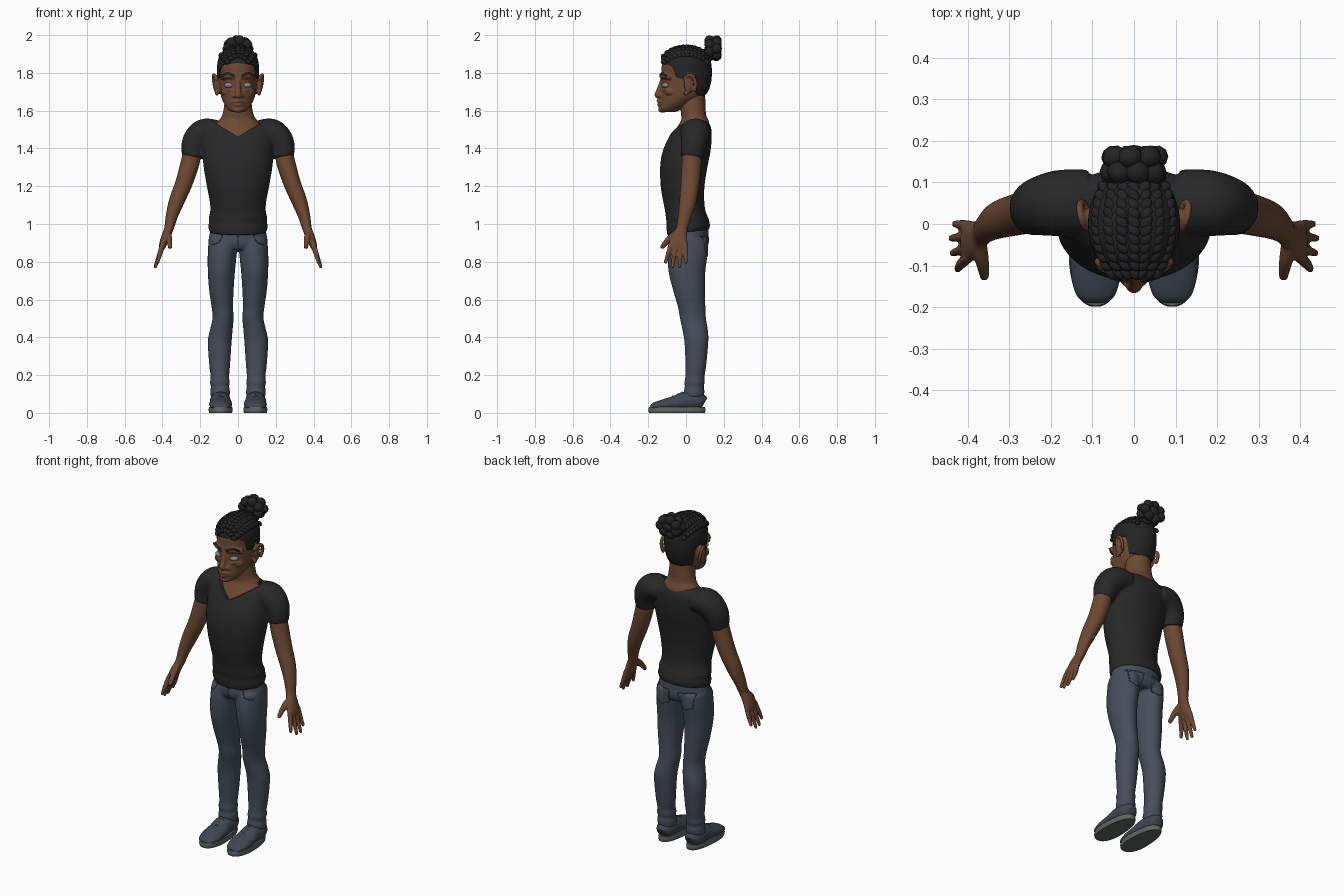
import bpy, bmesh, math
from mathutils import Vector, Matrix
from mathutils.bvhtree import BVHTree

if "Cube" in bpy.data.objects:
    bpy.data.objects.remove(bpy.data.objects["Cube"])


def material(name, r, g, b):
    m = bpy.data.materials.new(name)
    m.diffuse_color = (r, g, b, 1)
    m.use_nodes = True
    m.node_tree.nodes["Principled BSDF"].inputs["Base Color"].default_value = m.diffuse_color
    return m


SKIN = material("brown skin", .155, .066, .033)
HAIR = material("black hair", .017, .017, .018)
SHIRT = material("charcoal cotton", .021, .021, .021)
JEANS = material("slate denim", .063, .075, .105)
SHOE = material("blue grey canvas", .050, .062, .085)
SOLE = material("grey rubber", .12, .125, .125)
EYE = material("grey eye", .22, .24, .24)


def spline(pts, steps=6):
    """Catmull-Rom through tuples of any length."""
    out = []
    for i in range(len(pts) - 1):
        a, b, c, d = pts[max(i - 1, 0)], pts[i], pts[i + 1], pts[min(i + 2, len(pts) - 1)]
        for s in range(steps):
            t = s / steps
            out.append([.5 * (2 * q + (r - p) * t + (2 * p - 5 * q + 4 * r - w) * t * t
                              + (3 * q - p - 3 * r + w) * t ** 3) for p, q, r, w in zip(a, b, c, d)])
    return out + [list(pts[-1])]


def tube(bm, pts, flat=False, n=28, steps=5, power=2, ref=(0, 1, 0)):
    """Loft of ellipses: points are x, y, z, radius, radius along ref."""
    path = spline(pts, steps)
    rings = []
    for i, p in enumerate(path):
        t = Vector((0, 0, 1))
        if not flat:
            t = (Vector(path[min(i + 1, len(path) - 1)][:3]) - Vector(path[max(i - 1, 0)][:3])).normalized()
        u = Vector(ref)
        u = (u - t * u.dot(t)).normalized()
        w = u.cross(t)
        ring = []
        for k in range(n):
            a = 2 * math.pi * k / n
            c, s = math.cos(a), math.sin(a)
            c = math.copysign(abs(c) ** (2 / power), c)
            s = math.copysign(abs(s) ** (2 / power), s)
            ring.append(bm.verts.new(Vector(p[:3]) + w * c * p[3] + u * s * p[4]))
        rings.append(ring)
    for r, q in zip(rings, rings[1:]):
        for k in range(n):
            bm.faces.new((r[k], r[(k + 1) % n], q[(k + 1) % n], q[k]))
    bm.faces.new(rings[0][::-1])
    bm.faces.new(rings[-1])
    return [v for r in rings for v in r]


def body(bm, rows, **kw):
    """Upright loft from rows of z, y centre, half width, half depth."""
    return tube(bm, [(0, y, z, a, b) for z, y, a, b in rows], flat=True, n=40, **kw)


def ball(bm, c, r, rot=None, sub=3):
    m = Matrix.Translation(c) @ (rot or Matrix()) @ Matrix.Diagonal((*r, 1))
    bmesh.ops.create_icosphere(bm, subdivisions=sub, radius=1, matrix=m)


def finish(bm, name, mat, voxel=0, smooth=0, mirror=False):
    bmesh.ops.recalc_face_normals(bm, faces=bm.faces)
    me = bpy.data.meshes.new(name)
    bm.to_mesh(me)
    bm.free()
    ob = bpy.data.objects.new(name, me)
    bpy.context.collection.objects.link(ob)
    me.materials.append(mat)
    bpy.context.view_layer.objects.active = ob
    bpy.ops.object.select_all(action='DESELECT')
    ob.select_set(True)
    bpy.ops.object.shade_smooth_by_angle(angle=math.radians(50))
    if voxel:
        m = ob.modifiers.new("blend", 'REMESH')
        m.mode, m.voxel_size, m.use_smooth_shade = 'VOXEL', voxel, True
        m = ob.modifiers.new("soften", 'SMOOTH')
        m.factor, m.iterations = .5, smooth
    if mirror:
        ob.modifiers.new("mirror", 'MIRROR')
    return ob


def trace(bm, target, pts, side, ra, rb):
    """Thin strip laid on a surface; pts are x, z; side -1 front, 1 back."""
    dg = bpy.context.evaluated_depsgraph_get()
    tree = BVHTree.FromObject(target, dg)
    out = []
    for x, z in spline(pts, 4):
        hit = tree.ray_cast(Vector((x, side, z)), Vector((0, -side, 0)))[0]
        if hit:
            out.append((*hit, ra, rb))
    if len(out) > 1:
        tube(bm, out, n=8, steps=1)


# head with nose, lips, brow ridge and ears, blended together
HEAD = [(1.592, -.095, .03, .035), (1.605, -.085, .05, .058), (1.64, -.055, .075, .085),
        (1.68, -.02, .091, .118), (1.73, -.004, .099, .127), (1.79, 0, .104, .131),
        (1.85, 0, .103, .127), (1.89, 0, .09, .112), (1.92, 0, .065, .08), (1.936, 0, .03, .04)]
bm = bmesh.new()
body(bm, HEAD)
tube(bm, [(0, -.125, 1.765, .012, .012), (0, -.138, 1.72, .014, .014), (0, -.148, 1.685, .019, .019)])
ball(bm, (0, -.148, 1.682), (.02, .019, .016))
ball(bm, (0, -.125, 1.605), (.032, .022, .016))
tube(bm, [(-.038, -.122, 1.644, .005, .008), (0, -.145, 1.651, .009, .012), (.038, -.122, 1.644, .005, .008)])
tube(bm, [(-.036, -.122, 1.638, .005, .008), (0, -.141, 1.63, .010, .012), (.036, -.122, 1.638, .005, .008)])
for s in (1, -1):
    ball(bm, (s * .02, -.135, 1.678), (.014, .015, .011))
    tube(bm, [(s * .012, -.126, 1.778, .013, .012), (s * .05, -.12, 1.784, .014, .014), (s * .09, -.083, 1.775, .012, .012)])
    tube(bm, [(s * .02, -.118, 1.714, .005, .008), (s * .046, -.118, 1.709, .006, .008), (s * .074, -.098, 1.717, .005, .008)])
    ball(bm, (s * .062, -.082, 1.70), (.028, .03, .022))
    ball(bm, (s * .113, .015, 1.74), (.014, .027, .05), Matrix.Rotation(s * .35, 4, 'Z'))
    rim = [(s * (.115 + .016 * math.sin(a * .9)), .018 - .034 * math.cos(a + .5), 1.745 + .052 * math.sin(a + .5) - .008, .009, .009)
           for a in (0, .6, 1.2, 1.8, 2.4, 3.0, 3.4)]
    tube(bm, rim, n=12, ref=(1, 0, 0))
    ball(bm, (s * .112, .0, 1.693), (.01, .014, .014))
head = finish(bm, "head", SKIN, .005, 4)

# eyes and brows
bm = bmesh.new()
ball(bm, (.045, -.103, 1.734), (.028, .025, .016))
finish(bm, "eyes", EYE, mirror=True)
bm = bmesh.new()
trace(bm, head, [(.018, 1.783), (.055, 1.795), (.086, 1.782)], -1, .009, .004)
finish(bm, "eyebrows", HAIR, mirror=True)

# neck and upper chest
bm = bmesh.new()
body(bm, [(1.40, .015, .15, .11), (1.45, .025, .14, .108), (1.51, .04, .125, .088),
          (1.55, .046, .10, .072), (1.58, .04, .082, .066), (1.64, .035, .072, .068), (1.70, .03, .07, .07)])
finish(bm, "neck", SKIN)

# short hair on the sides: a cap from a hairline up to the crown
LINE = [(0, 1.852), (45, 1.845), (58, 1.83), (68, 1.775), (86, 1.768), (94, 1.805),
        (112, 1.79), (122, 1.69), (180, 1.668)]
PROFILE = spline(HEAD)


def lookup(table, v):
    for a, b in zip(table, table[1:]):
        if v <= b[0]:
            f = (v - a[0]) / (b[0] - a[0])
            return [p + (q - p) * f for p, q in zip(a, b)]
    return table[-1]


bm = bmesh.new()
N, ROWS = 96, 16
grid = []
for j in range(-1, ROWS + 1):
    ring = []
    for k in range(N):
        deg = 360 * k / N
        low = lookup(LINE, min(deg, 360 - deg))[1]
        z = low + (1.936 - low) * max(j, 0) / ROWS
        _, yc, rx, ry = lookup(PROFILE, z)
        g, a = (.006 if j >= 0 else -.012), math.radians(deg)
        ring.append(bm.verts.new(((rx + g) * math.sin(a), yc - (ry + g) * math.cos(a), z + (.004 if j > 0 else 0))))
    grid.append(ring)
for r, q in zip(grid, grid[1:]):
    for k in range(N):
        bm.faces.new((r[k], r[(k + 1) % N], q[(k + 1) % N], q[k]))
bm.faces.new(grid[-1])
finish(bm, "short_hair", HAIR)

# braids running back over the top
bm = bmesh.new()
for a in range(-3, 4):
    for i in range(12):
        y = -.116 + .222 * i / 11
        x = a * .0295 * math.sqrt(1 - (y / .15) ** 2)
        z = 1.838 + .10 * math.sqrt(max(.04, 1 - (x / .108) ** 2 - (y / .135) ** 2))
        tilt = Matrix.Rotation(-x * 7, 4, 'Y').inverted() @ Matrix.Rotation(.6 * (-1) ** (a > 0), 4, 'Z')
        ball(bm, (x, y, z), (.014, .02, .013), tilt, 2)
finish(bm, "braids", HAIR)

# bun of coiled braids
bm = bmesh.new()
ball(bm, (0, .145, 1.93), (.045, .045, .04))
for i in range(7):
    a = math.pi / 2 + 2 * math.pi * i / 7
    for d in (-.018, .018):
        ball(bm, (.053 * math.cos(a + d * 9), .143 + d, 1.93 + .041 * math.sin(a + d * 9)), (.03, .028, .029),
             Matrix.Rotation(d * 20, 4, 'Z'), 2)
finish(bm, "hair_bun", HAIR)

# shirt: torso and sleeves blended, then the V neck cut out
bm = bmesh.new()
for v in body(bm, [(.953, .012, .15, .112), (.985, .012, .158, .115), (1.01, .01, .153, .112), (1.03, .006, .156, .112),
                   (1.07, -.004, .147, .107), (1.12, -.012, .15, .109), (1.2, -.018, .165, .116),
                   (1.3, -.012, .182, .125), (1.38, .002, .188, .127), (1.45, .02, .188, .116),
                   (1.51, .036, .17, .097), (1.548, .046, .12, .068)]):
    if v.co.z < 1.05:
        v.co.z += .14 * v.co.y * (1.05 - v.co.z) / .1
for s in (1, -1):
    tube(bm, [(s * .11, .052, 1.488, .062, .08), (s * .18, .05, 1.483, .074, .08),
              (s * .228, .042, 1.43, .07, .07), (s * .242, .032, 1.352, .055, .06)])
shirt = finish(bm, "shirt", SHIRT, .008, 4)
bm = bmesh.new()
v_shape = [(0, 1.462), (.132, 1.542), (.132, 1.7), (-.132, 1.7), (-.132, 1.542)]
face = bm.faces.new([bm.verts.new((x, -.3, z)) for x, z in v_shape])
ext = bmesh.ops.extrude_face_region(bm, geom=[face])
bmesh.ops.translate(bm, vec=(0, .34, 0), verts=[e for e in ext['geom'] if isinstance(e, bmesh.types.BMVert)])
cutter = finish(bm, "neck_cutter", SHIRT)
cutter.hide_render = True
cut = shirt.modifiers.new("v neck", 'BOOLEAN')
cut.operation, cut.object, cut.solver = 'DIFFERENCE', cutter, 'EXACT'
baked = bpy.data.meshes.new_from_object(shirt.evaluated_get(bpy.context.evaluated_depsgraph_get()))
shirt.modifiers.clear()
shirt.data = baked
bpy.data.objects.remove(cutter)
bpy.context.view_layer.objects.active = shirt
shirt.select_set(True)
bpy.ops.object.shade_smooth_by_angle(angle=math.radians(45))

# arm, palm, fingers and thumb
bm = bmesh.new()
tube(bm, [(.236, .032, 1.42, .046, .048), (.252, .03, 1.33, .05, .052), (.285, .022, 1.22, .046, .05),
          (.325, .01, 1.12, .041, .045), (.351, -.007, 1.04, .032, .036), (.366, -.022, .975, .025, .031),
          (.384, -.036, .93, .023, .044), (.398, -.042, .89, .02, .05), (.405, -.042, .868, .014, .046)])
for y0, y1, x1, z1 in ((-.079, -.108, .424, .80), (-.054, -.07, .436, .777), (-.029, -.034, .438, .776), (-.004, 0, .43, .80)):
    tube(bm, [(.397, y0, .9, .014, .013), (.413, (y0 + y1) / 2, .845, .014, .012), (x1, y1, z1, .009, .009)], n=14)
    ball(bm, (x1, y1, z1), (.0095, .0095, .012), sub=2)
tube(bm, [(.375, -.04, .955, .02, .02), (.366, -.085, .925, .017, .018), (.36, -.123, .882, .012, .013)], n=14)
ball(bm, (.36, -.124, .88), (.012, .013, .013), sub=2)
finish(bm, "arms", SKIN, .005, 3, mirror=True)

# jeans: hips and both legs blended, with bunched cuffs
bm = bmesh.new()
body(bm, [(1.0, .018, .138, .10), (.95, .014, .15, .105), (.9, .014, .156, .107), (.865, .014, .13, .09)])
LEG = [(.92, .08, .015, .075, .10), (.85, .083, .01, .077, .106), (.75, .088, .005, .072, .098),
       (.65, .088, .016, .065, .085), (.56, .083, .03, .057, .073), (.50, .079, .037, .056, .069),
       (.43, .09, .05, .061, .067), (.37, .097, .055, .063, .063), (.25, .097, .052, .055, .055),
       (.19, .096, .047, .049, .051), (.16, .096, .045, .053, .054), (.14, .095, .044, .048, .05),
       (.115, .095, .043, .053, .055), (.08, .094, .042, .049, .052)]
for s in (1, -1):
    tube(bm, [(s * x, y, z, a, b) for z, x, y, a, b in LEG], flat=True)
jeans = finish(bm, "jeans", JEANS, .008, 3)

# raised seams: back pockets, front pockets and fly
bm = bmesh.new()
for s in (1, -1):
    corners = [(.03, .93), (.125, .935), (.118, .855), (.08, .835), (.04, .85), (.03, .93)]
    for p, q in zip(corners, corners[1:]):
        trace(bm, jeans, [(s * p[0], p[1]), (s * q[0], q[1])], 1, .003, .003)
    trace(bm, jeans, [(s * .08, .95), (s * .1, .905), (s * .14, .89)], -1, .003, .003)
trace(bm, jeans, [(0, .95), (0, .88)], -1, .004, .003)
finish(bm, "jeans_seams", JEANS)

# shoes: rubber sole, canvas upper and laces
bm = bmesh.new()
for v in tube(bm, [(.092, -.048, z, a, b) for z, a, b in ((0, .062, .148), (.015, .066, .151), (.03, .063, .148))],
              flat=True, n=48, steps=2, power=2.4):
    if v.co.y > -.1:
        v.co.x = .092 + (v.co.x - .092) * (1 - .9 * (v.co.y + .1))
finish(bm, "shoe_soles", SOLE, mirror=True)
bm = bmesh.new()
tube(bm, [(.092, -.188, .03, .008, .026), (.092, -.17, .034, .02, .047), (.092, -.12, .042, .03, .06),
          (.092, -.06, .05, .04, .059), (.093, -.01, .06, .051, .055), (.094, .05, .062, .051, .053),
          (.094, .085, .055, .042, .04), (.094, .096, .05, .03, .022)], ref=(1, 0, 0))
finish(bm, "shoe_uppers", SHOE, mirror=True)
bm = bmesh.new()
for y, z in ((-.095, .076), (-.07, .088), (-.045, .098), (-.02, .109)):
    tube(bm, [(.06, y - .006, z - .014, .004, .004), (.092, y, z, .004, .004), (.124, y - .006, z - .014, .004, .004)], n=8)
finish(bm, "laces", SOLE, mirror=True)
